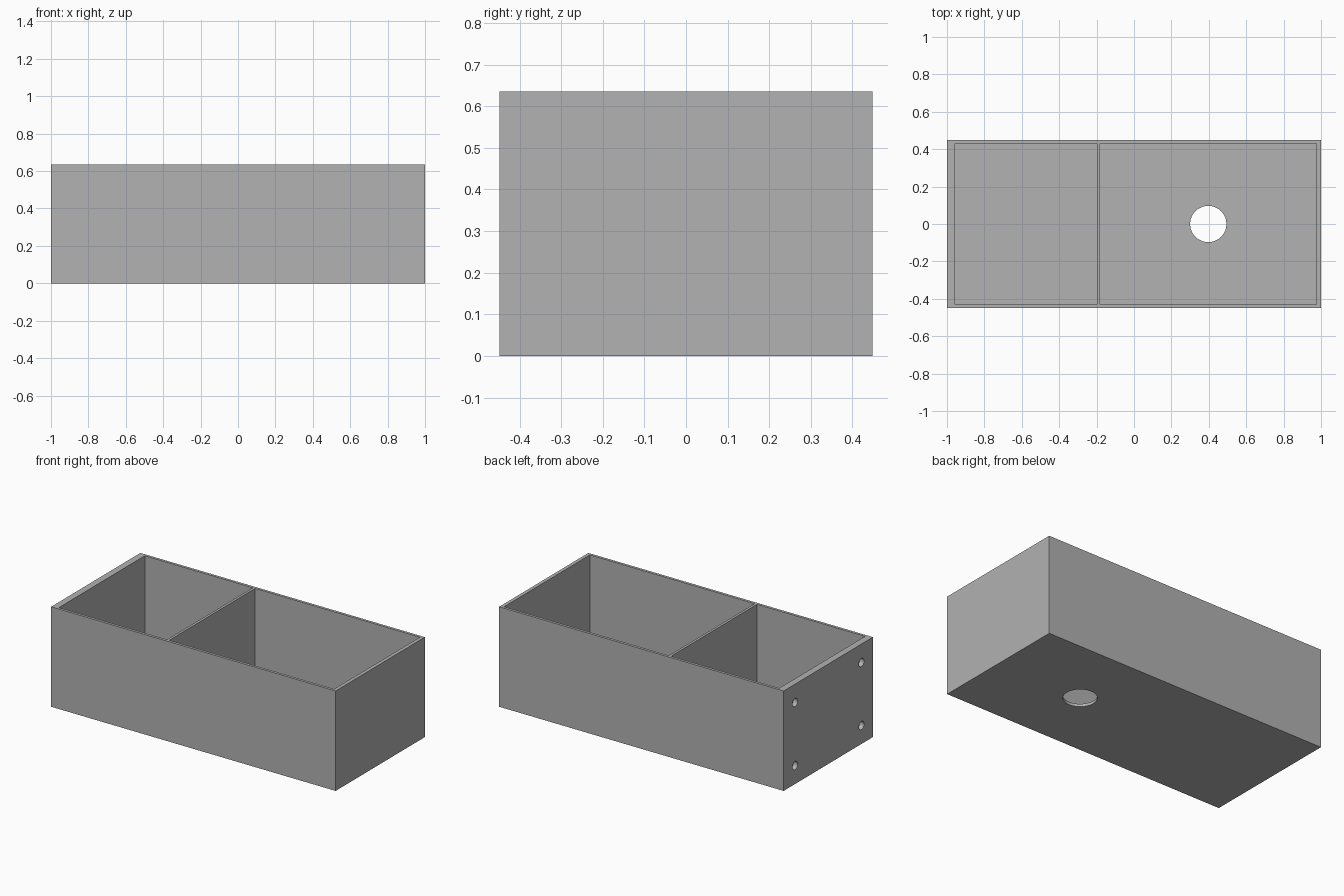
import bpy
import math

cube = bpy.data.objects.get("Cube")
if cube:
    bpy.data.objects.remove(cube, do_unlink=True)

# Single flat grey
grey = bpy.data.materials.new("mid_grey")
grey.use_nodes = True
colour = (0.445, 0.445, 0.445, 1)
grey.diffuse_color = colour
grey.node_tree.nodes["Principled BSDF"].inputs["Base Color"].default_value = colour

HEIGHT, HALF_Y, INNER_Y, FLOOR = 0.635, 0.448, 0.431, 0.018


def box(name, x0, x1, half_y, z0, z1):
    bpy.ops.mesh.primitive_cube_add(size=1, location=((x0 + x1) / 2, 0, (z0 + z1) / 2))
    obj = bpy.context.object
    obj.name = name
    obj.scale = (x1 - x0, 2 * half_y, z1 - z0)
    bpy.ops.object.transform_apply(location=True, rotation=True, scale=True)
    obj.data.materials.append(grey)
    return obj


def cylinder(name, radius, depth, location, tilt=0):
    bpy.ops.mesh.primitive_cylinder_add(vertices=48, radius=radius, depth=depth,
                                        location=location, rotation=(0, tilt, 0))
    obj = bpy.context.object
    obj.name = name
    obj.data.materials.append(grey)
    return obj


def cut(target, cutter):
    cutter.hide_render = True
    mod = target.modifiers.new("cut", "BOOLEAN")
    mod.operation = "DIFFERENCE"
    mod.solver = "EXACT"
    mod.object = cutter
    bpy.ops.object.select_all(action="DESELECT")
    bpy.context.view_layer.objects.active = target
    target.select_set(True)
    bpy.ops.object.modifier_apply(modifier=mod.name)
    bpy.data.objects.remove(cutter, do_unlink=True)


# Outer block
tray = box("divided_tray", -1, 1, HALF_Y, 0, HEIGHT)

# Two open compartments, leaving a thin divider and a thick right end wall
for x0, x1 in ((-0.957, -0.197), (-0.181, 0.977)):
    cut(tray, box("compartment_cutter", x0, x1, INNER_Y, FLOOR, HEIGHT + 0.2))

# Round opening through the floor of the larger compartment
cut(tray, cylinder("floor_hole_cutter", 0.097, 0.2, (0.397, 0, 0)))

# Four blind sockets in the thick end wall
for y in (-0.333, 0.333):
    for z in (0.117, 0.518):
        cut(tray, cylinder("socket_cutter", 0.026, 0.06, (-1, y, z), math.pi / 2))

bpy.ops.object.shade_smooth_by_angle(angle=math.radians(30))
